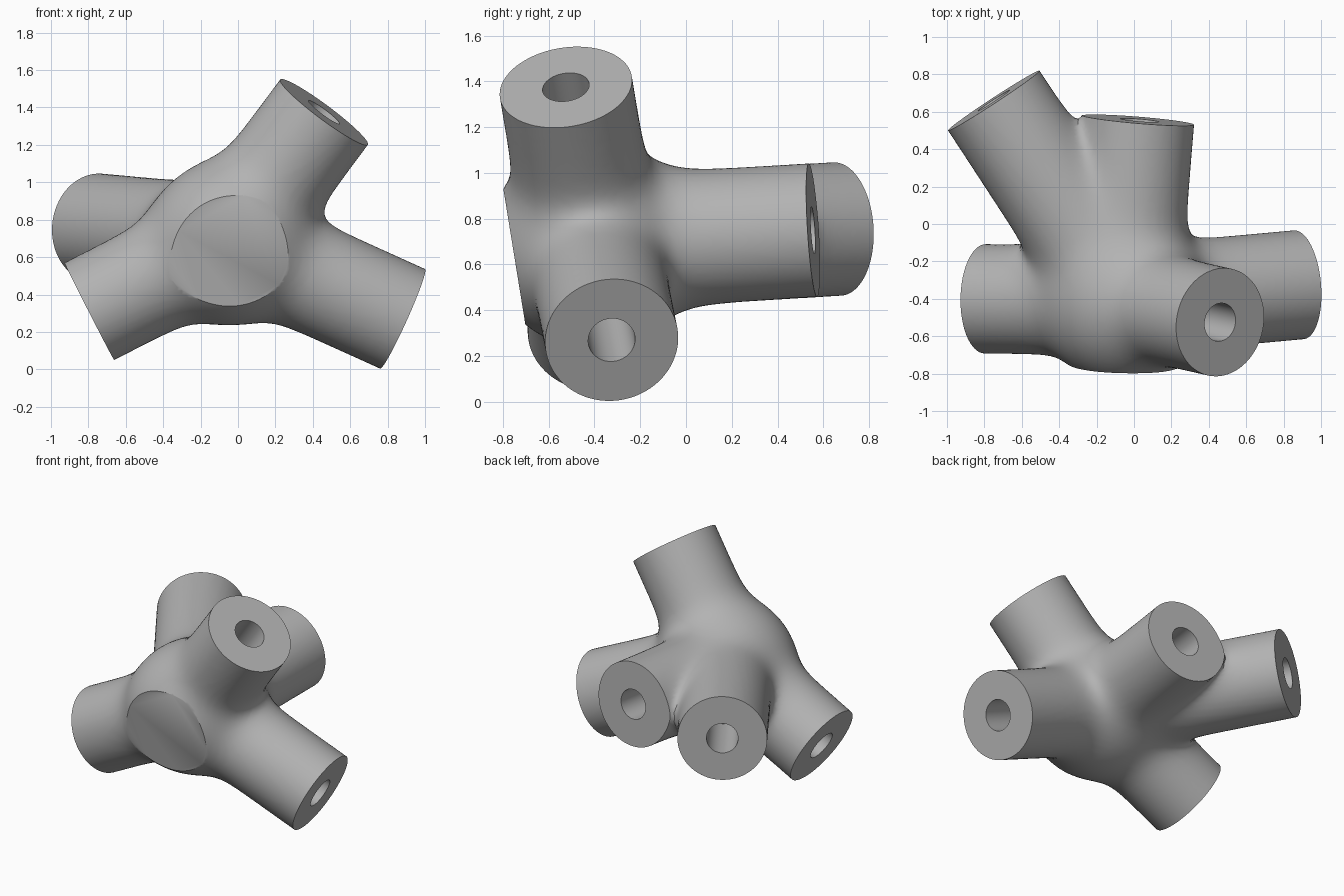
import bpy
import bmesh
import math
from mathutils import Vector, Matrix

cube = bpy.data.objects.get("Cube")
if cube:
    bpy.data.objects.remove(cube, do_unlink=True)

HUB = Vector((-0.05, -0.41, 0.69))
CORE = Vector((-0.04, -0.43, 0.68))
CORE_R = 0.425
TUBE_R = 0.292
HOLE_R = 0.103
HOLE_DEPTH = 0.5
BLEND = 0.05
EXTRA = 0.1

# Centre of the open end of each socket
ENDS = [
    Vector((0.46, -0.525, 1.375)),   # upper
    Vector((0.88, -0.325, 0.27)),    # lower left
    Vector((-0.795, -0.40, 0.31)),   # lower right
    Vector((-0.75, 0.66, 0.755)),    # back right
    Vector((0.03, 0.555, 0.75)),     # back
]
ARMS = [((e - HUB).normalized(), (e - HUB).length) for e in ENDS]


def align(point, axis):
    return Matrix.Translation(point) @ axis.to_track_quat('Z', 'Y').to_matrix().to_4x4()


def add_cylinder(bm, start, axis, length, radius, sides=96):
    bmesh.ops.create_cone(bm, cap_ends=True, segments=sides, radius1=radius, radius2=radius,
                          depth=length, matrix=align(start + axis * length / 2, axis))


def make_object(name, bm):
    mesh = bpy.data.meshes.new(name)
    bm.to_mesh(mesh)
    bm.free()
    obj = bpy.data.objects.new(name, mesh)
    bpy.context.collection.objects.link(obj)
    return obj


def apply_modifier(obj, kind, **settings):
    bpy.context.view_layer.objects.active = obj
    mod = obj.modifiers.new(kind.lower(), kind)
    for key, value in settings.items():
        setattr(mod, key, value)
    bpy.ops.object.modifier_apply(modifier=mod.name)


def cut(obj, bm):
    cutter = make_object("cutter", bm)
    cutter.hide_render = True
    apply_modifier(obj, 'BOOLEAN', operation='DIFFERENCE', solver='EXACT', object=cutter)
    bpy.data.objects.remove(cutter, do_unlink=True)


def blended_field(p):
    """Rounded union of the core ball and the tubes: distance and gradient."""
    offset = p - CORE
    parts = [(offset.length - CORE_R, offset.normalized())]
    for axis, _ in ARMS:
        v = p - HUB
        v = v - axis * max(v.dot(axis), 0.0)
        parts.append((v.length - TUBE_R, v.normalized()))
    low = min(d for d, _ in parts)
    total, grad = 0.0, Vector()
    for d, g in parts:
        w = math.exp((low - d) / BLEND)
        total += w
        grad += g * w
    return low - BLEND * math.log(total), grad / total


def past_end(p):
    for axis, length in ARMS:
        v = p - HUB
        t = v.dot(axis)
        if t > length + EXTRA * 0.5 and (v - axis * t).length < TUBE_R + 0.03:
            return True
    return False


def fit_to_blend(obj):
    for vert in obj.data.vertices:
        p = vert.co.copy()
        if past_end(p):
            continue
        for _ in range(10):
            d, g = blended_field(p)
            if abs(d) < 0.0003:
                break
            step = g * (-d / max(g.length_squared, 0.05))
            if step.length > 0.03:
                step *= 0.03 / step.length
            p += step
        vert.co = p
    obj.data.update()


# Rough body: ball and overlapping tubes
bm = bmesh.new()
bmesh.ops.create_icosphere(bm, subdivisions=4, radius=CORE_R, matrix=Matrix.Translation(CORE))
for axis, length in ARMS:
    add_cylinder(bm, HUB, axis, length + EXTRA, TUBE_R)
hub = make_object("socket_hub", bm)

# Fuse into one skin with soft fillets
for _ in range(2):
    apply_modifier(hub, 'REMESH', mode='VOXEL', voxel_size=0.024)
    fit_to_blend(hub)

# Trim each end square, then drill its hole
for end, (axis, length) in zip(ENDS, ARMS):
    bm = bmesh.new()
    add_cylinder(bm, end, axis, 0.25, 0.34)
    cut(hub, bm)
    bm = bmesh.new()
    add_cylinder(bm, end - axis * HOLE_DEPTH, axis, HOLE_DEPTH + 0.1, HOLE_R, 48)
    cut(hub, bm)

# Flat front pad
normal = Vector((0, -0.987, -0.16)).normalized()
bm = bmesh.new()
bmesh.ops.create_cube(bm, size=1.0, matrix=align(Vector((-0.04, -0.752, 0.645)) + normal * 0.5, normal))
cut(hub, bm)

# Grey finish
grey = bpy.data.materials.new("plain_grey")
grey.use_nodes = True
colour = (0.45, 0.45, 0.45, 1.0)
grey.diffuse_color = colour
grey.node_tree.nodes["Principled BSDF"].inputs["Base Color"].default_value = colour
hub.data.materials.clear()
hub.data.materials.append(grey)
for poly in hub.data.polygons:
    poly.material_index = 0

bpy.ops.object.select_all(action='DESELECT')
hub.select_set(True)
bpy.context.view_layer.objects.active = hub
bpy.ops.object.shade_smooth_by_angle(angle=math.radians(35))
